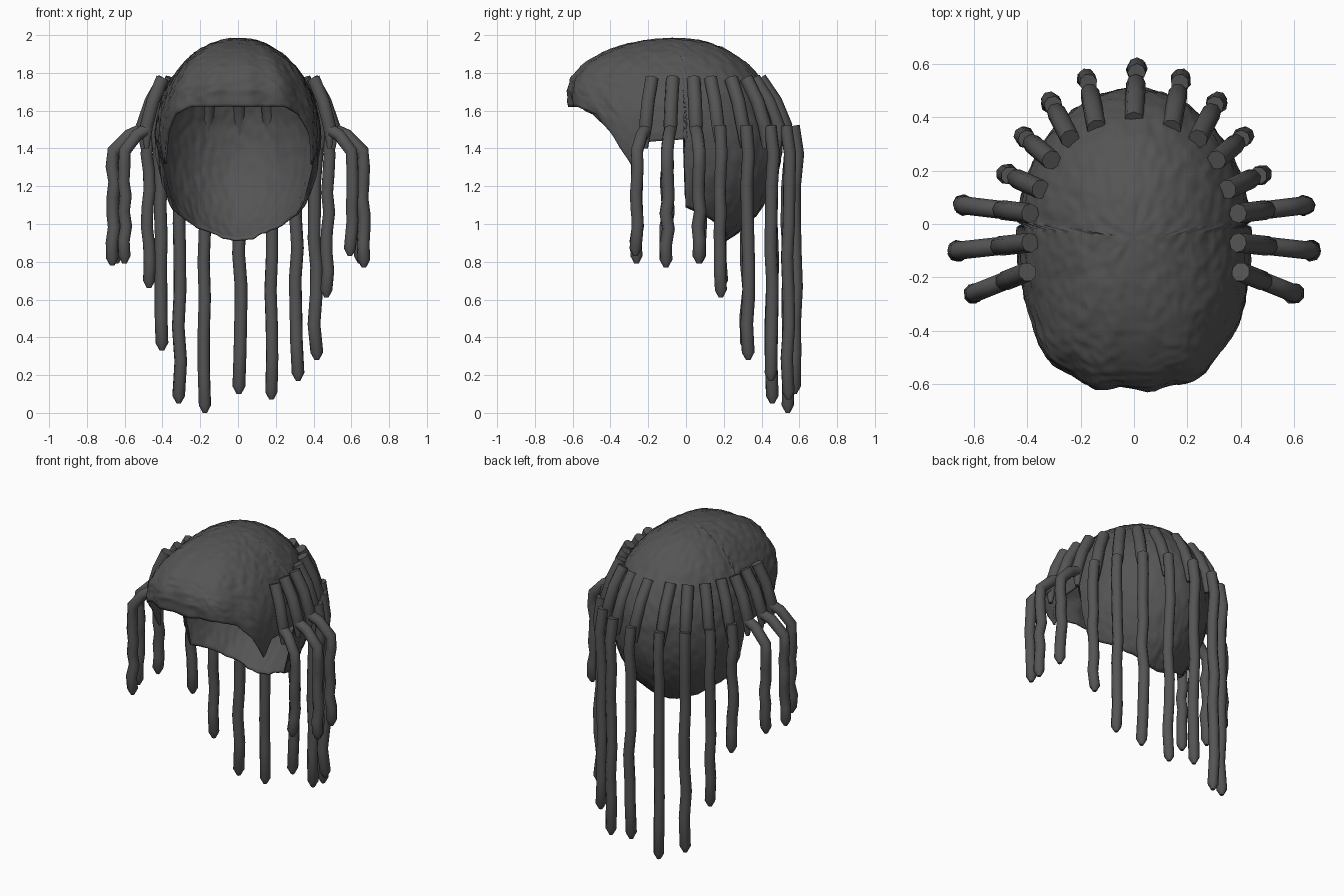
import bpy, bmesh, math, random
from mathutils import Vector, noise

if "Cube" in bpy.data.objects:
    bpy.data.objects.remove(bpy.data.objects["Cube"])

random.seed(4)
mat = bpy.data.materials.new("dark_hair")
mat.diffuse_color = (0.09, 0.09, 0.09, 1)
mat.use_nodes = True
mat.node_tree.nodes["Principled BSDF"].inputs["Base Color"].default_value = mat.diffuse_color


def finish(name, bm, angle):
    bmesh.ops.recalc_face_normals(bm, faces=bm.faces)
    me = bpy.data.meshes.new(name)
    bm.to_mesh(me)
    bm.free()
    me.materials.append(mat)
    ob = bpy.data.objects.new(name, me)
    bpy.context.collection.objects.link(ob)
    bpy.ops.object.select_all(action='DESELECT')
    ob.select_set(True)
    bpy.context.view_layer.objects.active = ob
    bpy.ops.object.shade_smooth_by_angle(angle=math.radians(angle))
    return ob


# hairline height by angle from the front (degrees, z)
HAIRLINE = [(0, 1.62), (25, 1.62), (40, 1.58), (53, 1.48), (65, 1.30), (69, 1.43),
            (94, 1.45), (96, 1.09), (130, 0.98), (160, 0.92), (180, 0.91)]


def hairline(deg):
    for (a, za), (b, zb) in zip(HAIRLINE, HAIRLINE[1:]):
        if deg <= b:
            return za + (zb - za) * (deg - a) / (b - a)
    return HAIRLINE[-1][1]


# scalp cap: open egg-shaped shell with an overhanging front and skull-hugging back
def scalp_cap(cols=180, rows=60):
    bm = bmesh.new()
    pole = bm.verts.new((0, -0.05, 1.985))
    rings = []
    for i in range(cols):
        phi = 2 * math.pi * i / cols
        deg = math.degrees(phi)
        deg = min(deg, 360 - deg)
        front = max(0, math.cos(phi))
        zc = 1.45 + 0.25 * front ** 2
        up, down = 1.985 - zc, 0.61
        end = math.asin(max(-1, min(0, (hairline(deg) - zc) / down)))
        ry = 0.57 if front > 0 else 0.56
        # fuller temples: squared-off front half
        sx = math.sin(phi)
        if front > 0:
            sx = math.copysign(abs(sx) ** 0.65, sx)
        col = []
        for j in range(1, rows + 1):
            lat = math.pi / 2 + (end - math.pi / 2) * j / rows
            d = Vector((sx * math.cos(lat), -math.cos(phi) * math.cos(lat), math.sin(lat)))
            bump = (1 + 0.014 * noise.noise(d * 14) + 0.008 * noise.noise(d * 5)
                    + 0.014 * min(1, 2 * front) * math.cos(lat) ** 2 * math.sin(sx * 15))
            p = Vector((d.x * 0.44, d.y * ry, d.z * (up if lat > 0 else down))) * bump
            col.append(bm.verts.new(p + Vector((0, -0.05, zc))))
        rings.append(col)
    for i in range(cols):
        a, b = rings[i], rings[(i + 1) % cols]
        bm.faces.new((pole, a[0], b[0]))
        for j in range(rows - 1):
            bm.faces.new((a[j], a[j + 1], b[j + 1], b[j]))
    ob = finish("scalp_cap", bm, 60)
    sol = ob.modifiers.new("thickness", 'SOLIDIFY')
    sol.thickness = 0.012
    sol.offset = -1


scalp_cap()


# eight-sided tube along a path, closed with a small point at the end
def tube(bm, path, radius, sides=8):
    path = [Vector(p) for p in path]
    out = Vector((path[0].x, path[0].y, 0)).normalized()
    side = Vector((-out.y, out.x, 0))
    prev = None
    n = len(path)
    for k, p in enumerate(path):
        t = (path[min(k + 1, n - 1)] - path[max(k - 1, 0)]).normalized()
        v = t.cross(side).normalized()
        u = v.cross(t)
        r = radius * (0.35 if k == n - 1 else 1)
        ring = [bm.verts.new(p + (u * math.cos(a) + v * math.sin(a)) * r)
                for a in (2 * math.pi * s / sides for s in range(sides))]
        if prev:
            for s in range(sides):
                q = (s + 1) % sides
                bm.faces.new((prev[s], prev[q], ring[q], ring[s]))
        else:
            bm.faces.new(ring)
        prev = ring
    bm.faces.new(prev)


# locks from centre back to front: root xy, hanging xy, tip z left, tip z right
LOCKS = [((0, 0.39), (0.01, 0.58), 0.10, 0.10),
         ((0.14, 0.36), (0.175, 0.54), 0.0, 0.07),
         ((0.24, 0.32), (0.31, 0.455), 0.05, 0.17),
         ((0.31, 0.24), (0.41, 0.325), 0.33, 0.28),
         ((0.35, 0.13), (0.475, 0.185), 0.66, 0.61),
         ((0.39, 0.04), (0.64, 0.07), 0.79, 0.79),
         ((0.39, -0.07), (0.66, -0.10), 0.78, 0.77),
         ((0.40, -0.18), (0.60, -0.26), 0.79, 0.83)]


def lock(name, root, hang, tip, sx, flared):
    r, h = Vector(root), Vector(hang)
    knee = r.lerp(h, 0.42 if flared else 0.72)

    def at(v, z):
        return (v.x * sx, v.y, z)

    bm = bmesh.new()
    # upper lock lying on the cap
    tube(bm, [at(r, 1.77), at(r.lerp(knee, 0.6), 1.65), at(knee, 1.52), at(knee, 1.40)], 0.037)
    # lower lock, hanging free with a slight wobble
    if flared:
        path = [at(knee, 1.50), at(knee.lerp(h, 0.45), 1.47), at(h, 1.385)]
    else:
        path = [at(h * 0.98, 1.52), at(h * 1.02, 1.37)]
    z0, steps = path[-1][2], 7
    for k in range(1, steps + 1):
        z = z0 + (tip + 0.04 - z0) * k / steps
        w = Vector((random.uniform(-1, 1), random.uniform(-1, 1))) * 0.008
        path.append(at(h + w, z))
    last = path[-1]
    path.append((last[0], last[1], tip))
    tube(bm, path, 0.034)
    finish(name, bm, 50)


for k, (root, hang, left, right) in enumerate(LOCKS):
    lock(f"hair_lock_right_{k}", root, hang, right, 1, k > 4)
    if k:
        lock(f"hair_lock_left_{k}", root, hang, left, -1, k > 4)
